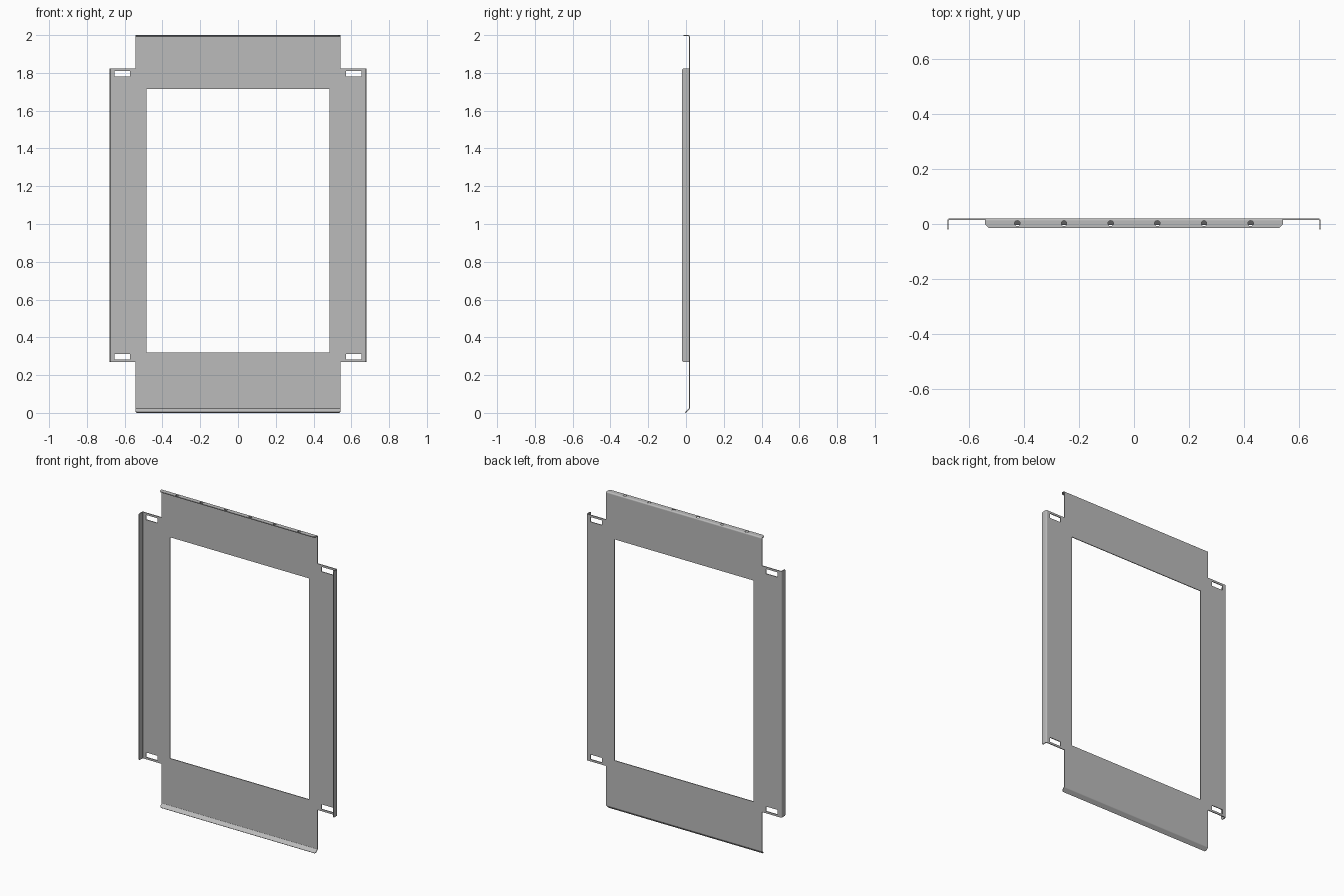
import bpy, bmesh
from math import cos, sin, pi, radians
from mathutils import Matrix, Vector

if "Cube" in bpy.data.objects:
    bpy.data.objects.remove(bpy.data.objects["Cube"], do_unlink=True)

T = 0.005                    # sheet thickness
R = 0.008                    # outer bend radius
HALF_W, HALF_TAB = 0.68, 0.543
TOP, BACK = 2.0, 0.02
SIDE_LO, SIDE_HI = 0.27, 1.823
LIP_Z = 0.024                # height where the lower bend starts
X, Y, Z = Vector((1, 0, 0)), Vector((0, 1, 0)), Vector((0, 0, 1))

steel = bpy.data.materials.new("grey steel")
steel.use_nodes = True
GREY = (0.5, 0.5, 0.5, 1)
steel.diffuse_color = GREY
steel.node_tree.nodes["Principled BSDF"].inputs["Base Color"].default_value = GREY


def add_object(name, mesh):
    mesh.materials.clear()
    mesh.materials.append(steel)
    ob = bpy.data.objects.new(name, mesh)
    bpy.context.collection.objects.link(ob)
    bpy.ops.object.select_all(action='DESELECT')
    ob.select_set(True)
    bpy.context.view_layer.objects.active = ob
    bpy.ops.object.shade_smooth_by_angle(angle=radians(30))
    return ob


def plate(name, loops, u, v, origin):
    """Flat sheet with holes: 2D loops along axes u, v, centred on origin."""
    curve = bpy.data.curves.new(name, 'CURVE')
    curve.dimensions, curve.fill_mode = '2D', 'BOTH'
    curve.extrude = T / 2
    for loop in loops:
        spline = curve.splines.new('POLY')
        spline.points.add(len(loop) - 1)
        for point, (a, b) in zip(spline.points, loop):
            point.co = (a, b, 0, 1)
        spline.use_cyclic_u = True
    helper = bpy.data.objects.new(name + " outline", curve)
    bpy.context.collection.objects.link(helper)
    mesh = bpy.data.meshes.new_from_object(
        helper.evaluated_get(bpy.context.evaluated_depsgraph_get()))
    bpy.data.objects.remove(helper)
    bpy.data.curves.remove(curve)
    mesh.transform(Matrix.Translation(origin)
                   @ Matrix((u, v, u.cross(v))).transposed().to_4x4())
    return add_object(name, mesh)


def bend(name, centre, u, v, sweep, along, steps=6):
    """Rounded fold: an arc of sheet swept from u towards v, extruded along."""
    angles = [sweep * i / steps for i in range(steps + 1)]
    ring = [(R, a) for a in angles] + [(R - T, a) for a in reversed(angles)]
    bm = bmesh.new()
    face = bm.faces.new([bm.verts.new(centre + u * r * cos(a) + v * r * sin(a))
                         for r, a in ring])
    new = bmesh.ops.extrude_face_region(bm, geom=[face])["geom"]
    bmesh.ops.translate(bm, vec=along,
                        verts=[g for g in new if isinstance(g, bmesh.types.BMVert)])
    bmesh.ops.recalc_face_normals(bm, faces=bm.faces)
    mesh = bpy.data.meshes.new(name)
    bm.to_mesh(mesh)
    bm.free()
    return add_object(name, mesh)


def rect(x0, x1, y0, y1):
    return [(x0, y0), (x1, y0), (x1, y1), (x0, y1)]


def circle(x, y, r, n=20):
    return [(x + r * cos(2 * pi * i / n), y + r * sin(2 * pi * i / n)) for i in range(n)]


def mirror_x(ob):
    ob.modifiers.new("Mirror", 'MIRROR')


# Main panel: cross-shaped outline, large window, four mounting slots
edge = HALF_W - R
right = [(HALF_TAB, LIP_Z), (HALF_TAB, SIDE_LO), (edge, SIDE_LO),
         (edge, SIDE_HI), (HALF_TAB, SIDE_HI), (HALF_TAB, TOP - R)]
outline = right + [(-x, z) for x, z in reversed(right)]
slots = [rect(x, x + 0.08, z, z + 0.03)
         for x in (-0.653, 0.573) for z in (0.283, 1.78)]
plate("panel", [outline, rect(-0.485, 0.485, 0.32, 1.714)] + slots,
      X, Z, Vector((0, BACK - T / 2, 0)))

# Side flanges folded forwards, with clipped front corners
c = 0.006
front, root = -0.02, BACK - R
flange = [(root, SIDE_LO), (root, SIDE_HI), (front + c, SIDE_HI), (front, SIDE_HI - c),
          (front, SIDE_LO + c), (front + c, SIDE_LO)]
mirror_x(plate("side_flange", [flange], Y, Z, Vector((HALF_W - T / 2, 0, 0))))
mirror_x(bend("side_bend", Vector((edge, root, SIDE_LO)), X, Y, pi / 2,
              Z * (SIDE_HI - SIDE_LO)))

# Top flange with clipped corners and a row of holes
c, front = 0.013, -0.014
flange = [(HALF_TAB, root), (-HALF_TAB, root), (-HALF_TAB, front + c),
          (c - HALF_TAB, front), (HALF_TAB - c, front), (HALF_TAB, front + c)]
holes = [circle(0.17 * (i - 2.5), 0.002, 0.01) for i in range(6)]
plate("top_flange", [flange] + holes, X, Y, Vector((0, 0, TOP - T / 2)))
bend("top_bend", Vector((-HALF_TAB, root, TOP - R)), Y, Z, pi / 2, X * 2 * HALF_TAB)

# Bottom lip folded forwards at 45 degrees
centre = Vector((0, root, LIP_Z))
out = (Y - Z).normalized()
down = (-Y - Z).normalized()
length = LIP_Z / cos(pi / 4) - R
c = 0.008
lip = [(-HALF_TAB, 0), (HALF_TAB, 0), (HALF_TAB, length - c), (HALF_TAB - c, length),
       (c - HALF_TAB, length), (-HALF_TAB, length - c)]
plate("bottom_lip", [lip], X, down, centre + out * (R - T / 2))
bend("bottom_bend", centre - X * HALF_TAB, Y, -Z, pi / 4, X * 2 * HALF_TAB)
